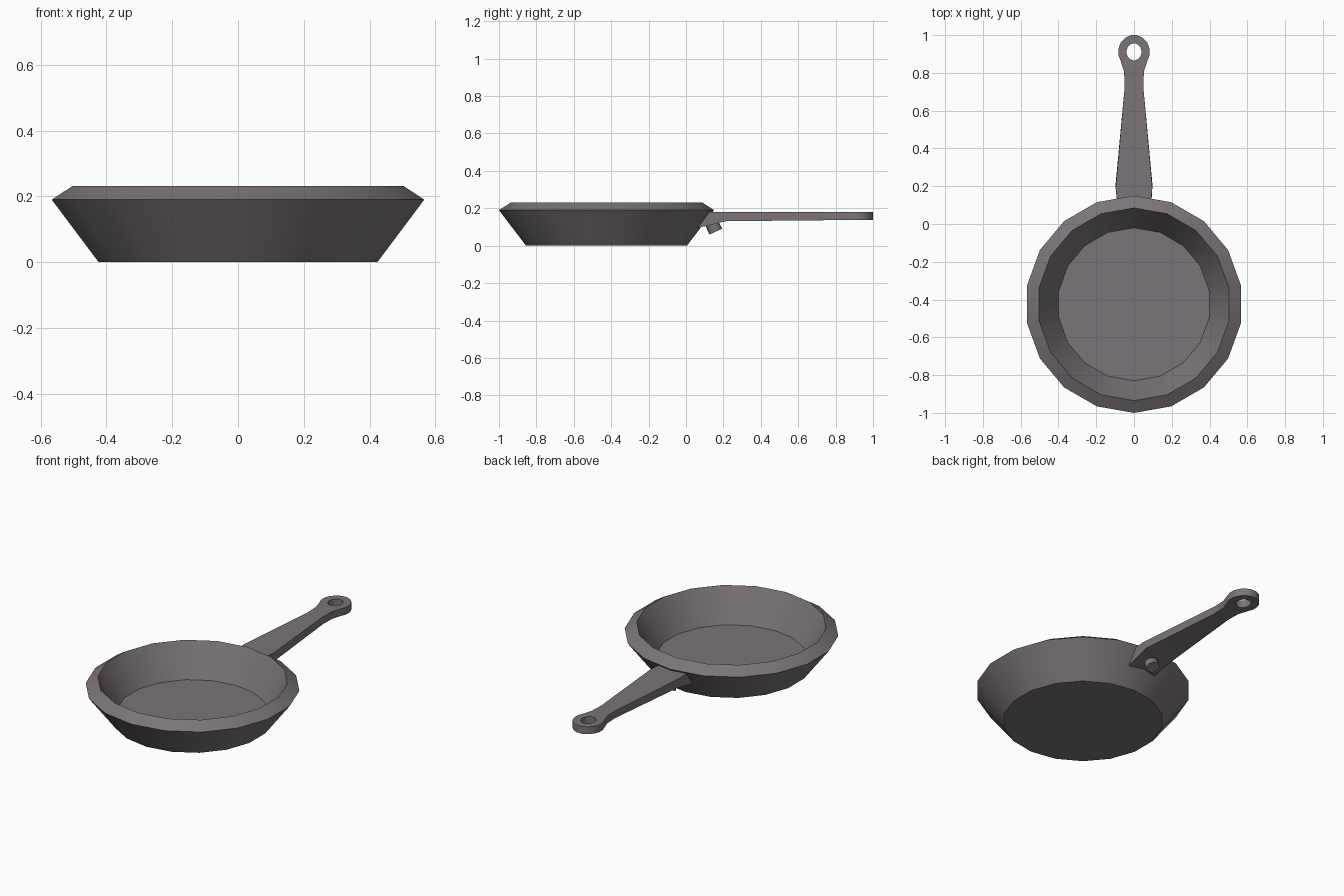
import bpy, bmesh, math
from mathutils import Matrix, Vector

if "Cube" in bpy.data.objects:
    bpy.data.objects.remove(bpy.data.objects["Cube"])

iron = bpy.data.materials.new("mauve grey iron")
iron.diffuse_color = (0.20, 0.175, 0.19, 1)
iron.use_nodes = True
iron.node_tree.nodes["Principled BSDF"].inputs["Base Color"].default_value = iron.diffuse_color


def finish(bm, name, angle=35):
    bmesh.ops.recalc_face_normals(bm, faces=bm.faces[:])
    me = bpy.data.meshes.new(name)
    bm.to_mesh(me)
    bm.free()
    me.materials.append(iron)
    ob = bpy.data.objects.new(name, me)
    bpy.context.collection.objects.link(ob)
    bpy.ops.object.select_all(action='DESELECT')
    ob.select_set(True)
    bpy.context.view_layer.objects.active = ob
    bpy.ops.object.shade_smooth_by_angle(angle=math.radians(angle))
    return ob


# Pan: lathe of 18 sides, outer bottom -> outer rim -> inner rim -> inner floor
SIDES, CY = 18, -0.425
bm = bmesh.new()
rings = []
for r, z in [(0.43, 0), (0.575, 0.19), (0.51, 0.232), (0.405, 0.045)]:
    rings.append([bm.verts.new((r * math.cos(a), CY + r * math.sin(a), z))
                  for a in (math.radians(90 + 360 / SIDES * k) for k in range(SIDES))])
for lo, hi in zip(rings, rings[1:]):
    for k in range(SIDES):
        j = (k + 1) % SIDES
        bm.faces.new((lo[k], lo[j], hi[j], hi[k]))
bm.faces.new(rings[0])
bm.faces.new(rings[-1])
finish(bm, "pan", 30)

# Handle shaft: stations of (half width, top y, top z, bottom y, bottom z)
bm = bmesh.new()
stations = [(0.088, 0.11, 0.18, 0.05, 0.092),
            (0.097, 0.19, 0.18, 0.215, 0.131),
            (0.049, 0.73, 0.18, 0.73, 0.136),
            (0.053, 0.81, 0.18, 0.81, 0.137)]
sections = []
for w, yt, zt, yb, zb in stations:
    sections.append([bm.verts.new(p) for p in
                     ((w, yt, zt), (-w, yt, zt), (-w, yb, zb), (w, yb, zb))])
for s, t in zip(sections, sections[1:]):
    for k in range(4):
        j = (k + 1) % 4
        bm.faces.new((s[k], s[j], t[j], t[k]))
bm.faces.new(sections[0])

# Hanging ring: 16 segments around an oval hole, opened onto the shaft end
N, RY = 16, 0.911
end = sections[-1]
neck = {1: (0.063, 0.838), N - 2: (-0.063, 0.838)}
loops = []
for k in range(N):
    a = math.radians(-90 + 180 / N + 360 / N * k)
    c, s = math.cos(a), math.sin(a)
    hole = [bm.verts.new((0.04 * c, RY + 0.045 * s, z)) for z in (0.18, 0.137)]
    if k == 0:
        outer = [end[0], end[3]]
    elif k == N - 1:
        outer = [end[1], end[2]]
    else:
        x, y = neck.get(k, (0.084 * c, RY + 0.09 * s))
        outer = [bm.verts.new((x, y, z)) for z in (0.18, 0.137)]
    loops.append((outer, hole))
for k in range(N):
    (o, h), (p, g) = loops[k], loops[(k + 1) % N]
    bm.faces.new((o[0], p[0], g[0], h[0]))
    bm.faces.new((o[1], p[1], g[1], h[1]))
    bm.faces.new((h[0], g[0], g[1], h[1]))
    if k < N - 1:
        bm.faces.new((o[0], p[0], p[1], o[1]))
finish(bm, "handle", 40)

# Rivet stub under the handle, tilted away from the pan
bm = bmesh.new()
axis = Vector((0, 0.42, -0.91)).normalized()
end_centre = Vector((0, 0.159, 0.075))
rot = axis.to_track_quat('Z', 'Y').to_matrix().to_4x4()
bmesh.ops.create_cone(bm, cap_ends=True, segments=10, radius1=0.037, radius2=0.037,
                      depth=0.07,
                      matrix=Matrix.Translation(end_centre - axis * 0.035) @ rot)
finish(bm, "rivet", 40)
